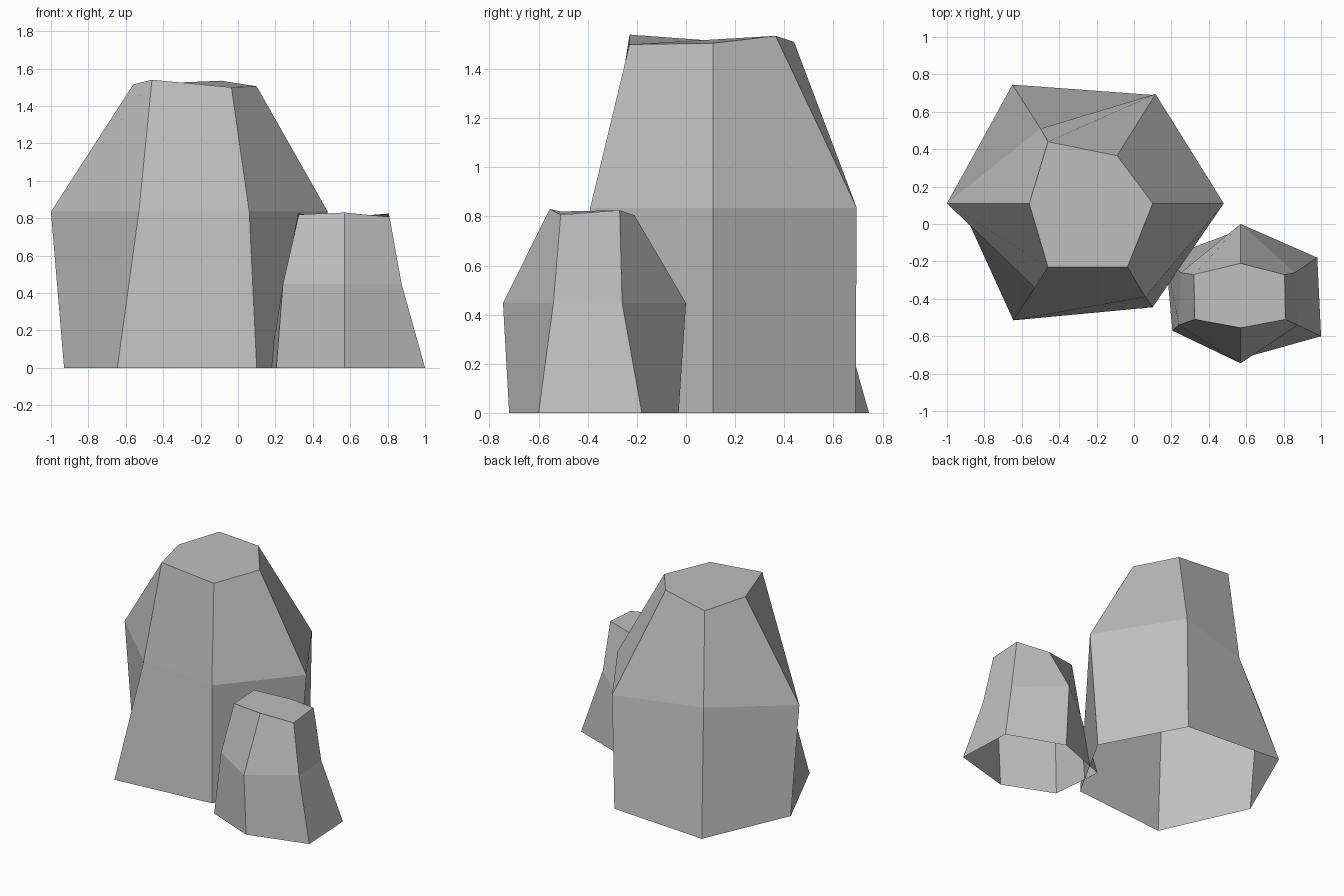
import bpy
import bmesh

# Remove the default cube only
default_cube = bpy.data.objects.get("Cube")
if default_cube:
    bpy.data.objects.remove(default_cube, do_unlink=True)

# One plain stone colour
stone = bpy.data.materials.new("stone_grey")
stone.use_nodes = True
stone.diffuse_color = (0.52, 0.52, 0.52, 1)
shader = next(n for n in stone.node_tree.nodes if n.type == "BSDF_PRINCIPLED")
shader.inputs["Base Color"].default_value = stone.diffuse_color
shader.inputs["Roughness"].default_value = 1


def ring_at(height, outline):
    """Lift a flat outline to a constant height."""
    return [(x, y, height) for x, y in outline]


def make_rock(name, rings):
    """Loft counter-clockwise rings into a faceted rock, open underneath."""
    bm = bmesh.new()
    loops = [[bm.verts.new(point) for point in ring] for ring in rings]
    for lower, upper in zip(loops, loops[1:]):
        count = len(lower)
        for i in range(count):
            j = (i + 1) % count
            bm.faces.new((lower[i], lower[j], upper[j], upper[i]))
    bm.faces.new(loops[-1])
    for face in bm.faces:
        face.smooth = False
    mesh = bpy.data.meshes.new(name)
    bm.to_mesh(mesh)
    bm.free()
    mesh.materials.append(stone)
    rock = bpy.data.objects.new(name, mesh)
    bpy.context.collection.objects.link(rock)
    return rock


# Tall rock: ground outline, shoulder outline, uneven top
make_rock("large_rock", [
    ring_at(0, [(.41, .11), (.1, .69), (-.65, .745),
                (-.93, .11), (-.645, -.515), (.1, -.445)]),
    ring_at(.835, [(.48, .11), (.115, .695), (-.5, .51),
                   (-1, .11), (-.53, -.34), (.06, -.39)]),
    [(.1, .11, 1.505), (-.09, .365, 1.535), (-.46, .44, 1.51),
     (-.56, .11, 1.515), (-.46, -.23, 1.54), (-.035, -.23, 1.5)],
])

# Short rock beside it, built the same way
make_rock("small_rock", [
    ring_at(0, [(.98, -.18), (.57, -.03), (.17, -.18),
                (.205, -.57), (.57, -.72), (1, -.6)]),
    ring_at(.447, [(.86, -.26), (.57, 0), (.25, -.26),
                   (.24, -.54), (.57, -.745), (.875, -.54)]),
    [(.805, -.27, .825), (.57, -.21, .805), (.32, -.27, .825),
     (.325, -.51, .82), (.57, -.555, .83), (.81, -.51, .807)],
])
